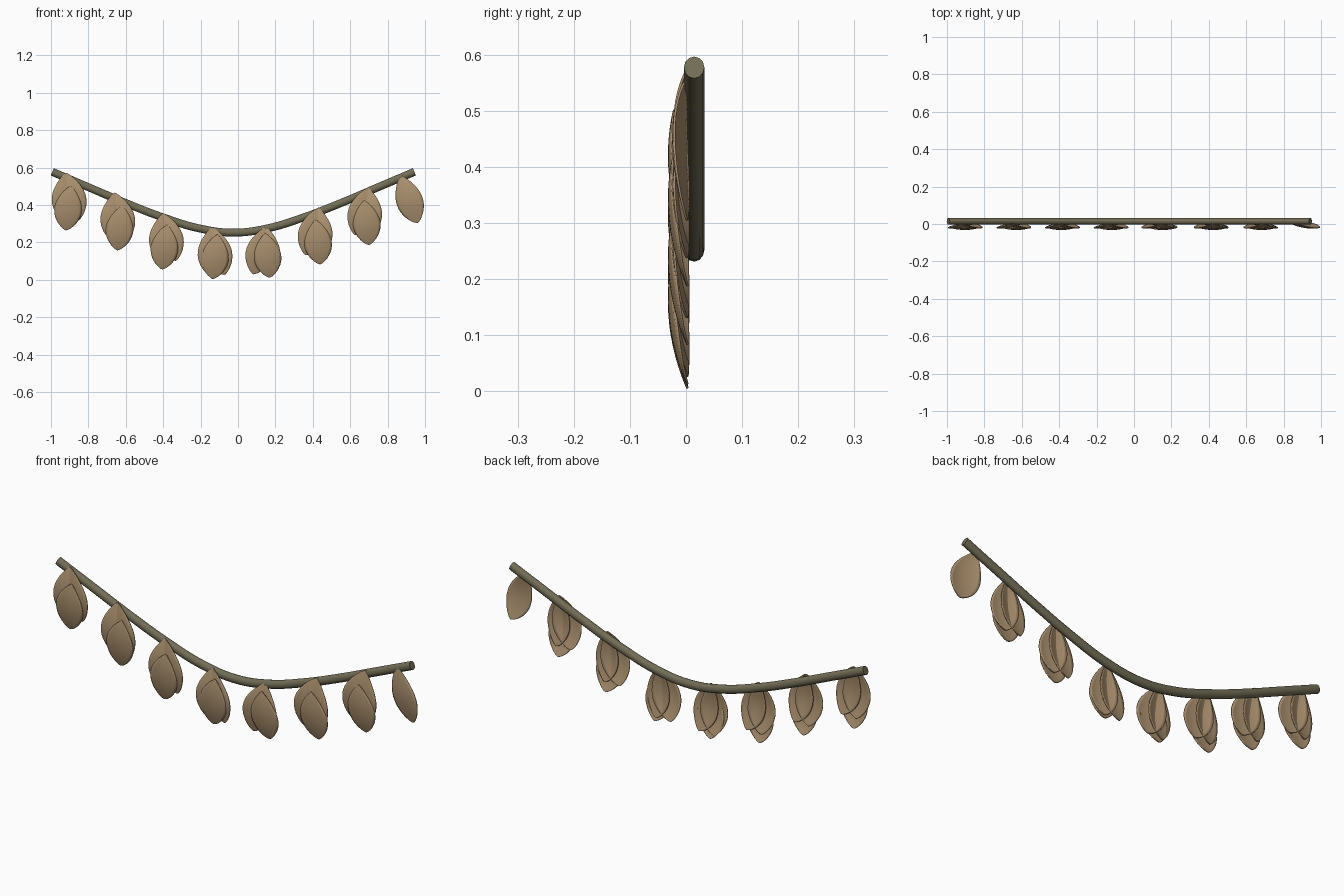
import bpy, math
from mathutils import Vector

if "Cube" in bpy.data.objects:
    bpy.data.objects.remove(bpy.data.objects["Cube"])


def material(name, rgb):
    m = bpy.data.materials.new(name)
    m.diffuse_color = (*rgb, 1)
    m.use_nodes = True
    m.node_tree.nodes["Principled BSDF"].inputs["Base Color"].default_value = m.diffuse_color
    return m


TAN = material("dry leaf tan", (0.41, 0.285, 0.16))
OLIVE = material("olive rope", (0.17, 0.153, 0.092))


def smooth(obj):
    bpy.ops.object.select_all(action='DESELECT')
    bpy.context.view_layer.objects.active = obj
    obj.select_set(True)
    bpy.ops.object.shade_smooth_by_angle(angle=math.radians(40))


# Sagging rope: bezier path with a round bevel, turned into a mesh
half = [(0.968, 0.577), (0.775, 0.495), (0.575, 0.41), (0.375, 0.333), (0.18, 0.274)]
path = [(-x, z) for x, z in half] + [(0, 0.252)] + [(x, z) for x, z in reversed(half)]
cu = bpy.data.curves.new("rope", 'CURVE')
cu.dimensions = '3D'
cu.bevel_depth = 0.021
cu.bevel_resolution = 4
cu.resolution_u = 6
cu.use_fill_caps = True
sp = cu.splines.new('BEZIER')
sp.bezier_points.add(len(path) - 1)
for bp, (x, z) in zip(sp.bezier_points, path):
    bp.co = (x - 0.025, 0, z)
    bp.handle_left_type = bp.handle_right_type = 'AUTO'
rope = bpy.data.objects.new("rope", cu)
bpy.context.collection.objects.link(rope)
rope.location.y = 0.0145
rope.scale.y = 0.87
cu.materials.append(OLIVE)
bpy.ops.object.select_all(action='DESELECT')
bpy.context.view_layer.objects.active = rope
rope.select_set(True)
bpy.ops.object.convert(target='MESH')
smooth(bpy.context.object)


# Cupped leaf hanging from its top point; tilt in degrees swings the tip to +x
def leaf(name, x, z, length, width, tilt, yaw, bend):
    nu, nv = 18, 10
    t = math.radians(tilt)
    verts, faces = [], []
    for i in range(nu + 1):
        u = 0.5 - 0.5 * math.cos(math.pi * (0.03 + 0.955 * i / nu))
        w = width * math.sin(math.pi * u ** 1.15) ** 0.68
        for j in range(nv + 1):
            s = 2 * j / nv - 1
            lx, lz = s * w, -u * length
            y = bend(u) - yaw * lx + 0.010 * (s * w / width) ** 2
            verts.append((x + lx * math.cos(t) - lz * math.sin(t), y,
                          z + lx * math.sin(t) + lz * math.cos(t)))
    for i in range(nu):
        for j in range(nv):
            a = i * (nv + 1) + j
            faces.append((a, a + nv + 1, a + nv + 2, a + 1))
    me = bpy.data.meshes.new(name)
    me.from_pydata(verts, [], faces)
    me.materials.append(TAN)
    ob = bpy.data.objects.new(name, me)
    bpy.context.collection.objects.link(ob)
    so = ob.modifiers.new("thickness", 'SOLIDIFY')
    so.thickness = 0.004
    so.offset = 0
    smooth(ob)


def upper(u):
    return 0.002 - 0.021 * math.sin(math.pi * u)


def lower(u):
    return -0.021 - 0.0535 * u + 0.0775 * u * u


# Seven clusters: top x, top z, lowest tip x, lowest tip z
clusters = [(-0.92, 0.572, -0.92, 0.265), (-0.66, 0.465, -0.645, 0.158),
            (-0.40, 0.355, -0.405, 0.056), (-0.14, 0.280, -0.135, 0.005),
            (0.15, 0.283, 0.17, 0.012), (0.43, 0.385, 0.44, 0.083),
            (0.695, 0.492, 0.70, 0.187)]
for n, (x, z, tx, tz) in enumerate(clusters, 1):
    s = -1 if x < 0 else 1
    # pair of crossing upper leaves, one swung inward and one outward
    leaf(f"inner_leaf_{n}", x, z, 0.262, 0.071, -s * 15, -s * 0.17, upper)
    leaf(f"outer_leaf_{n}", x, z, 0.255, 0.068, s * 3, s * 0.17, upper)
    # lower leaf in front
    t = math.radians(6 * s)
    leaf(f"front_leaf_{n}", tx - 0.238 * math.sin(t), tz + 0.238 * math.cos(t),
         0.238, 0.073, 6 * s, 0, lower)

# Single leaf at the right end
leaf("end_leaf", 0.868, 0.558, 0.27, 0.071, 20, 0.17, upper)
